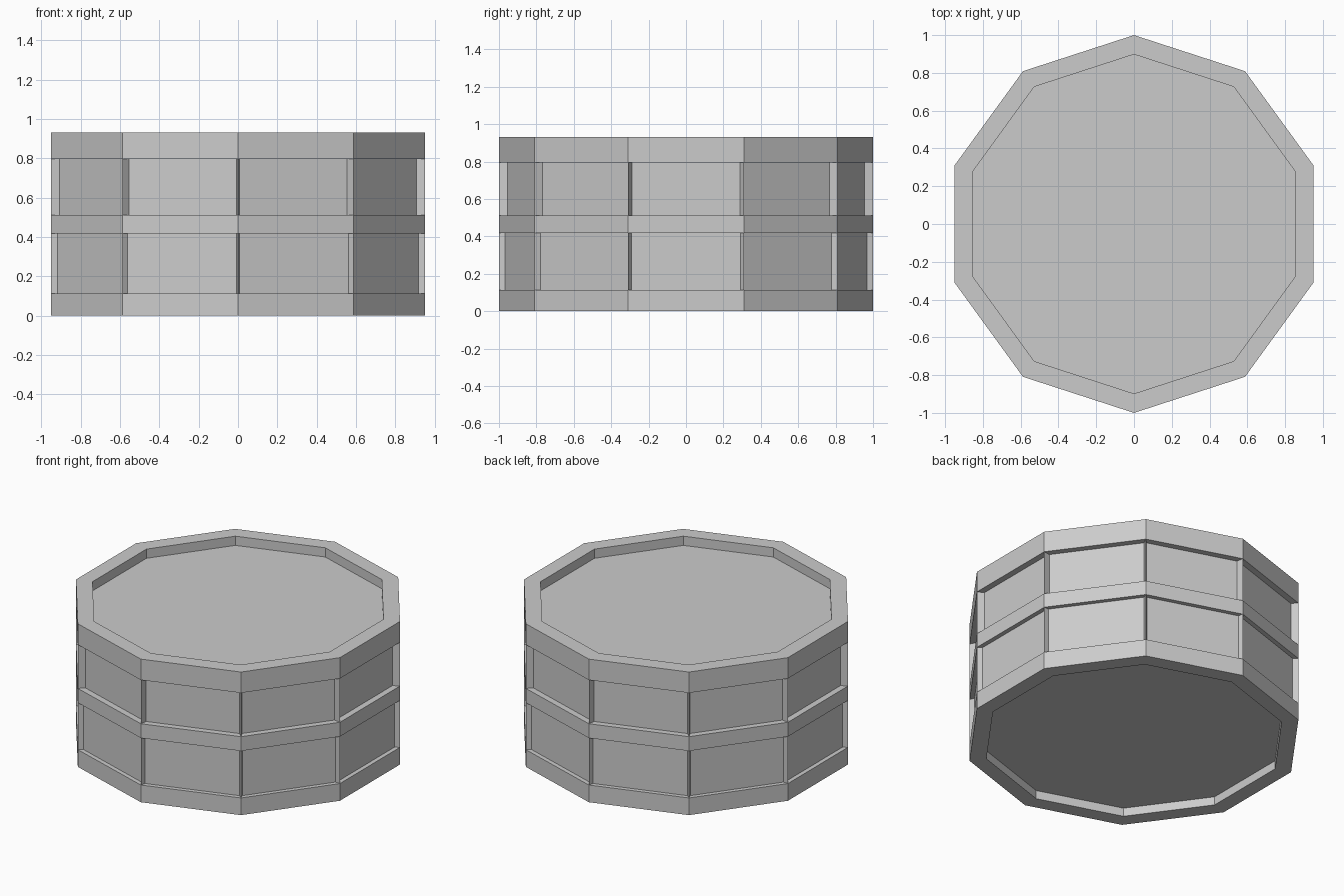
import bpy, bmesh, math
from mathutils import Vector

if "Cube" in bpy.data.objects:
    bpy.data.objects.remove(bpy.data.objects["Cube"])

SIDES = 10
LEVELS = [0.0, 0.112, 0.418, 0.511, 0.796, 0.932]
# wall segment index -> (panel recess depth, end inset)
PANELS = {1: (0.028, 0.018), 3: (0.040, 0.021)}

bm = bmesh.new()


def extrude(face):
    return bmesh.ops.extrude_discrete_faces(bm, faces=[face])["faces"][0]


# stacked ten-sided rings
rings = []
for z in LEVELS:
    ring = []
    for i in range(SIDES):
        a = math.radians(-90 + i * 360 / SIDES)
        ring.append(bm.verts.new((math.cos(a), math.sin(a), z)))
    rings.append(ring)

# side walls
walls = []
for k in range(len(LEVELS) - 1):
    for i in range(SIDES):
        j = (i + 1) % SIDES
        f = bm.faces.new((rings[k][i], rings[k][j], rings[k + 1][j], rings[k + 1][i]))
        walls.append((k, f))

# top and bottom caps
top = bm.faces.new(rings[-1])
bottom = bm.faces.new(rings[0][::-1])
bm.normal_update()

# recessed panels with tapered posts between them
for k, f in walls:
    if k not in PANELS:
        continue
    depth, inset = PANELS[k]
    n = f.normal.copy()
    side = Vector((-n.y, n.x, 0))
    c = f.calc_center_median()
    panel = extrude(f)
    for v in panel.verts:
        s = 1 if (v.co - c).dot(side) > 0 else -1
        v.co -= n * depth + side * (s * inset)

# rims and sunken caps
for cap, dz in ((top, -0.06), (bottom, 0.055)):
    inner = extrude(cap)
    for v in inner.verts:
        v.co.x *= 0.898
        v.co.y *= 0.898
    for v in extrude(inner).verts:
        v.co.z += dz

bmesh.ops.recalc_face_normals(bm, faces=bm.faces)
mesh = bpy.data.meshes.new("panelled_drum")
bm.to_mesh(mesh)
bm.free()
drum = bpy.data.objects.new("panelled_drum", mesh)
bpy.context.collection.objects.link(drum)
